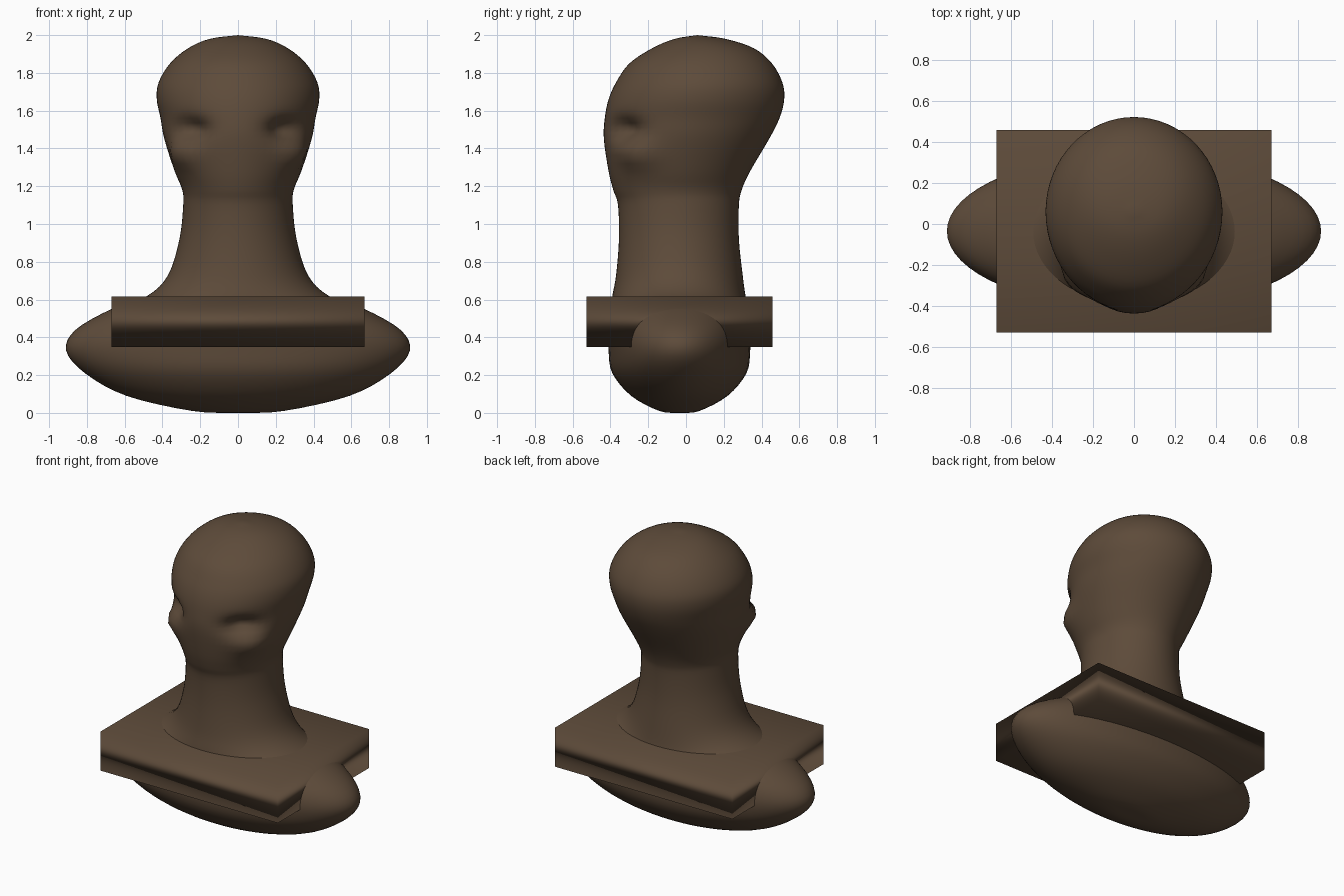
import bpy, bmesh, math
from mathutils import Vector

cube = bpy.data.objects.get("Cube")
if cube:
    bpy.data.objects.remove(cube, do_unlink=True)

# Dark brown clay
clay = bpy.data.materials.new("brown_clay")
clay.use_nodes = True
color = (0.11, 0.07, 0.042, 1)
clay.diffuse_color = color
shader = clay.node_tree.nodes["Principled BSDF"]
shader.inputs["Base Color"].default_value = color
shader.inputs["Roughness"].default_value = 0.7


def finish(bm, name):
    bmesh.ops.recalc_face_normals(bm, faces=bm.faces)
    for face in bm.faces:
        face.smooth = True
    mesh = bpy.data.meshes.new(name)
    bm.to_mesh(mesh)
    bm.free()
    mesh.materials.append(clay)
    obj = bpy.data.objects.new(name, mesh)
    bpy.context.collection.objects.link(obj)
    return obj


def spline(keys, steps):
    """Smooth curve through every key."""
    pts = [Vector(k) for k in keys]
    pts = [2 * pts[0] - pts[1]] + pts + [2 * pts[-1] - pts[-2]]
    out = []
    for a, b, c, d in zip(pts, pts[1:], pts[2:], pts[3:]):
        for i in range(steps):
            t = i / steps
            out.append(b + (c - a) * t / 2 + (a * 2 - b * 5 + c * 4 - d) * t * t / 2
                       + (b * 3 - a - c * 3 + d) * t ** 3 / 2)
    return out + [pts[-2]]


def blob(p, center, size):
    """Soft falloff, mirrored across the face."""
    q = Vector((abs(p.x), p.y, p.z)) - Vector(center)
    return math.exp(-sum((q[i] / size[i]) ** 2 for i in range(3)))


# Bust: (height, half width, front y, back y)
SECTIONS = [
    (0.0, 0.0, -0.03, -0.03), (0.01, 0.24, -0.14, 0.07), (0.09, 0.59, -0.29, 0.22),
    (0.21, 0.81, -0.39, 0.32), (0.33, 0.91, -0.41, 0.34), (0.44, 0.86, -0.41, 0.34),
    (0.55, 0.67, -0.40, 0.33), (0.62, 0.48, -0.39, 0.315), (0.73, 0.37, -0.37, 0.30),
    (0.92, 0.31, -0.355, 0.28), (1.10, 0.29, -0.36, 0.28), (1.18, 0.295, -0.385, 0.295),
    (1.28, 0.335, -0.41, 0.34), (1.45, 0.39, -0.435, 0.44), (1.56, 0.41, -0.43, 0.495),
    (1.66, 0.43, -0.41, 0.52), (1.75, 0.42, -0.37, 0.51), (1.85, 0.36, -0.30, 0.455),
    (1.93, 0.265, -0.18, 0.36), (1.98, 0.15, -0.06, 0.21), (2.0, 0.0, 0.06, 0.06),
]
SEGMENTS = 64
bm = bmesh.new()
rows = []
rings = spline(SECTIONS, 4)
for z, width, front, back in rings[1:-1]:
    row = []
    mid, depth = (front + back) / 2, (back - front) / 2
    for i in range(SEGMENTS):
        a = math.tau * i / SEGMENTS
        p = Vector((width * math.cos(a), mid + depth * math.sin(a), z))
        out = Vector((math.cos(a), math.sin(a), 0))
        # Eye sockets sink in, cheek mounds push out
        sink = blob(p, (0.25, -0.33, 1.50), (0.10, 0.12, 0.055))
        bulge = blob(p, (0.29, -0.26, 1.37), (0.11, 0.12, 0.075))
        p += out * (0.045 * bulge - 0.075 * sink)
        row.append(bm.verts.new(p))
    rows.append(row)
for low, high in zip(rows, rows[1:]):
    for i in range(SEGMENTS):
        j = (i + 1) % SEGMENTS
        bm.faces.new((low[i], low[j], high[j], high[i]))
for row, end in ((rows[0], rings[0]), (rows[-1], rings[-1])):
    pole = bm.verts.new((0, end[2], end[0]))
    for i in range(SEGMENTS):
        bm.faces.new((row[i], row[(i + 1) % SEGMENTS], pole))
finish(bm, "head_and_shoulders")

# Slab through the shoulders, with softly shaded corners
bm = bmesh.new()
bmesh.ops.create_cube(bm, size=1)
slab = finish(bm, "shoulder_slab")
slab.scale = (1.34, 0.985, 0.265)
slab.location = (0, -0.035, 0.4825)
